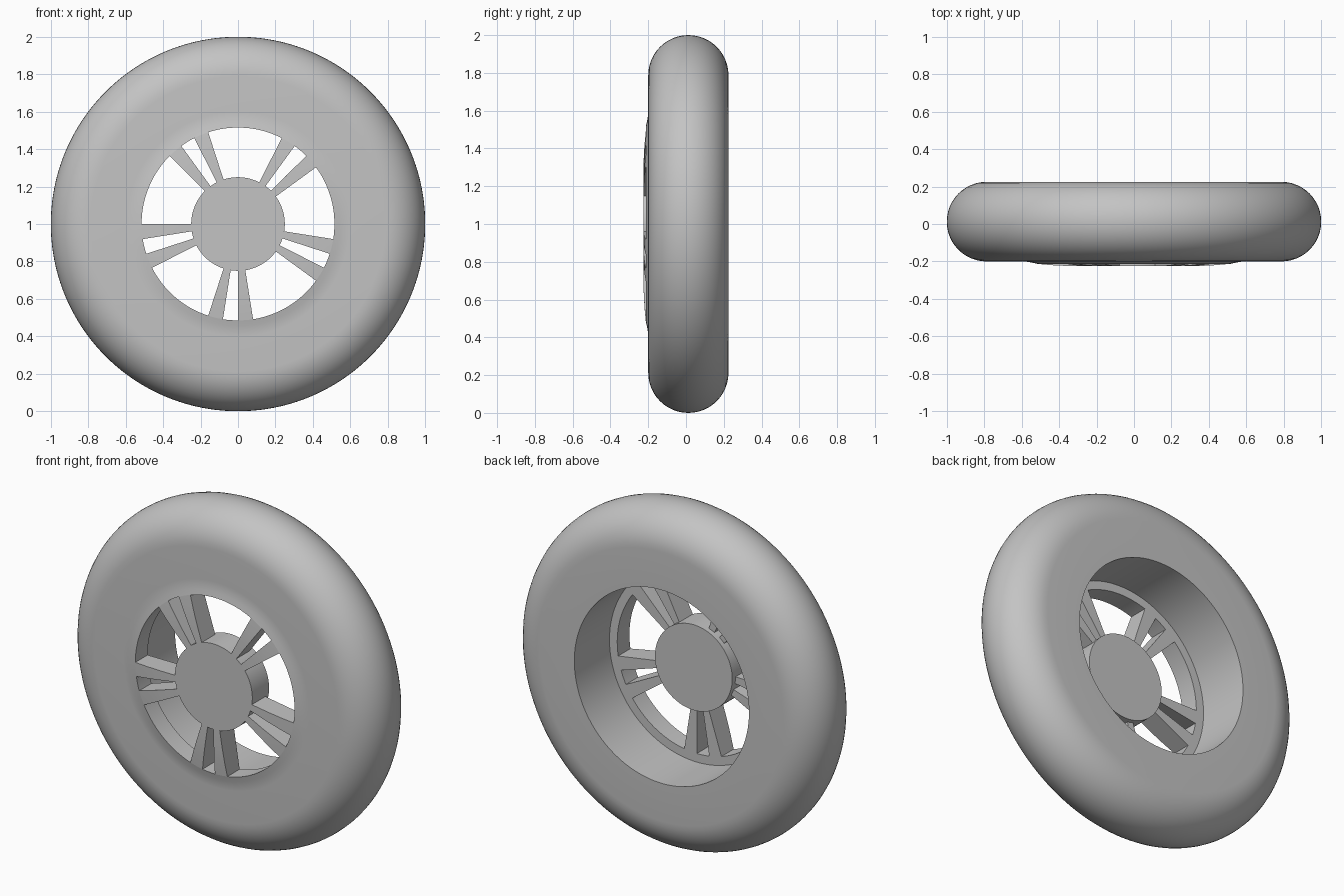
import bpy, bmesh, math

cube = bpy.data.objects.get("Cube")
if cube:
    bpy.data.objects.remove(cube, do_unlink=True)

SEGMENTS = 160            # facets in a full turn
TYRE_Y, TYRE_R = 0.0125, 0.2125   # tread arc centre and radius
HUB_R, HOLE_R, BARREL_R = 0.25, 0.515, 0.565
FRONT, STEP, HUB_BACK = -0.225, -0.1, -0.07

grey = bpy.data.materials.new("plain_grey")
grey.use_nodes = True
grey.diffuse_color = (0.55, 0.55, 0.55, 1)
grey.node_tree.nodes["Principled BSDF"].inputs["Base Color"].default_value = (0.55, 0.55, 0.55, 1)


def sweep(bm, profile, start=0.0, steps=SEGMENTS):
    """Turn a closed (radius, y) profile about the axle; cap it if partial."""
    full = steps == SEGMENTS
    rings = []
    for i in range(steps if full else steps + 1):
        a = start + math.tau * i / SEGMENTS
        rings.append([bm.verts.new((r * math.cos(a), y, 1 + r * math.sin(a)))
                      for r, y in profile])
    n = len(profile)
    for i in range(steps):
        a, b = rings[i], rings[(i + 1) % len(rings)]
        for j in range(n):
            k = (j + 1) % n
            bm.faces.new((a[j], a[k], b[k], b[j]))
    if not full:
        bm.faces.new(rings[0])
        bm.faces.new(rings[-1])


def finish(name, bm):
    bmesh.ops.recalc_face_normals(bm, faces=bm.faces)
    mesh = bpy.data.meshes.new(name)
    bm.to_mesh(mesh)
    bm.free()
    obj = bpy.data.objects.new(name, mesh)
    bpy.context.collection.objects.link(obj)
    mesh.materials.append(grey)
    bpy.ops.object.select_all(action='DESELECT')
    obj.select_set(True)
    bpy.context.view_layer.objects.active = obj
    bpy.ops.object.shade_smooth_by_angle(angle=math.radians(30))


# Tyre with its raised front lip, rear barrel and inner step
tread = []
for i in range(25):
    a = math.pi / 2 - math.pi * i / 24
    tread.append((1 - TYRE_R + TYRE_R * math.cos(a), TYRE_Y + TYRE_R * math.sin(a)))
front_lip = [(0.6, -0.2), (0.575, -0.201), (0.545, -0.206), (HOLE_R, -0.213)]
barrel = [(HOLE_R, STEP), (BARREL_R, STEP), (BARREL_R, TYRE_Y + TYRE_R)]
bm = bmesh.new()
sweep(bm, tread + front_lip + barrel)
finish("tyre_and_rim", bm)

# Hub: solid disc
bm = bmesh.new()
circle = []
for y in (FRONT, HUB_BACK):
    circle.append([bm.verts.new((HUB_R * math.cos(math.tau * i / SEGMENTS), y,
                                 1 + HUB_R * math.sin(math.tau * i / SEGMENTS)))
                   for i in range(SEGMENTS)])
    bm.faces.new(circle[-1])
for i in range(SEGMENTS):
    k = (i + 1) % SEGMENTS
    bm.faces.new((circle[0][i], circle[0][k], circle[1][k], circle[1][i]))
finish("hub", bm)

# Spokes: five pairs of radial wedges with a gently domed front
spoke = [(HUB_R, FRONT), (0.36, -0.224), (0.44, -0.22), (HOLE_R, -0.213),
         (HOLE_R, STEP), (HUB_R, STEP)]
bm = bmesh.new()
for pair in range(5):
    for offset in (0, -18):
        sweep(bm, spoke, math.radians(-90 + 72 * pair + offset), SEGMENTS // 40)
finish("spokes", bm)
